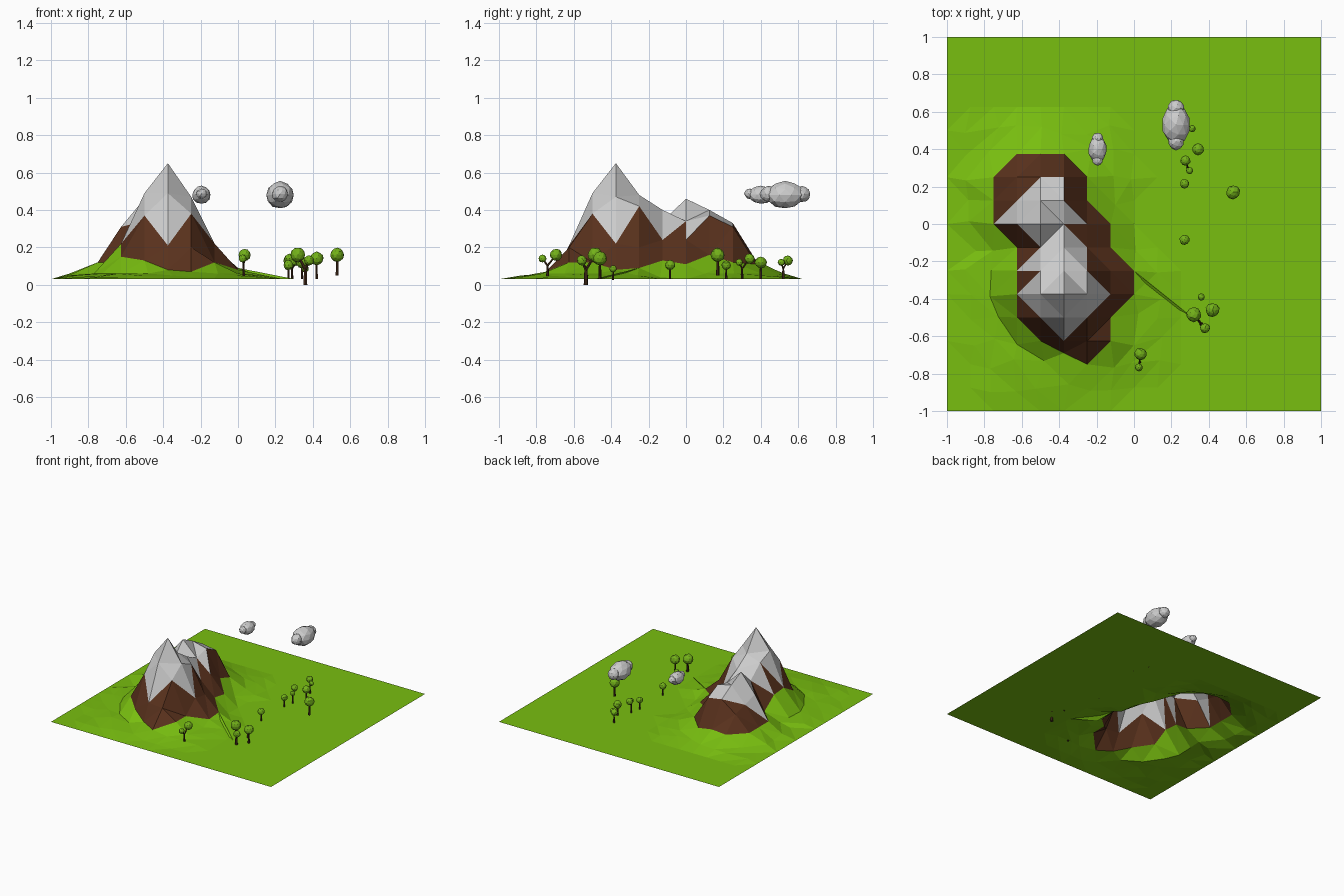
import bpy, bmesh, random
from mathutils import Vector

if "Cube" in bpy.data.objects:
    bpy.data.objects.remove(bpy.data.objects["Cube"])

random.seed(4)
STEP, BASE = 0.125, 0.03


def material(name, rgb):
    m = bpy.data.materials.new(name)
    m.diffuse_color = (*rgb, 1)
    m.use_nodes = True
    m.node_tree.nodes["Principled BSDF"].inputs["Base Color"].default_value = m.diffuse_color
    return m


grass = material("grass", (0.19, 0.52, 0.005))
rock = material("rock", (0.10, 0.031, 0.012))
snow = material("snow", (0.6, 0.6, 0.6))
leaf = material("leaf", (0.17, 0.44, 0.01))
bark = material("bark", (0.06, 0.025, 0.01))


def finish(bm, name, mats=()):
    me = bpy.data.meshes.new(name)
    bm.to_mesh(me)
    bm.free()
    for m in mats:
        me.materials.append(m)
    ob = bpy.data.objects.new(name, me)
    bpy.context.collection.objects.link(ob)
    return ob


# Terrain: mountain heights in hundredths, x from -0.875, rows from y = 0.5 down
RIDGE = """
4 5 6 6 6 5 4 3 3
4 6 12 13 11 6 5 3 3
6 12 24 33 31 12 6 4 3
5 12 27 40 37 16 6 3 3
6 12 31 46 34 24 11 3 3
4 6 12 34 40 24 13 4 3
5 6 21 44 48 42 20 9 5
5 6 22 49 65 47 22 8 5
4 6 15 37 49 38 12 6 5
4 5 6 13 21 20 12 6 4
3 4 6 6 8 7 6 5 4
3 4 4 5 5 4 4 3 3
"""
rows = [[int(v) / 100 for v in r.split()] for r in RIDGE.strip().splitlines()]

bm = bmesh.new()
grid = []
for j in range(17):
    line = []
    for i in range(17):
        x, y = -1 + i * STEP, -1 + j * STEP
        r, c = 12 - j, i - 1
        z = rows[r][c] if 0 <= r < 12 and 0 <= c < 9 else BASE
        if BASE < z < 0.065:                      # uneven foothills
            x += random.uniform(-0.03, 0.03)
            y += random.uniform(-0.03, 0.03)
        if (i, j) == (5, 2):
            y += 0.06
        line.append(bm.verts.new((x, y, z)))
    grid.append(line)

for j in range(16):
    for i in range(16):
        a, b = grid[j][i], grid[j][i + 1]
        d, c = grid[j + 1][i], grid[j + 1][i + 1]
        # split each cell along the flatter diagonal
        if abs(a.co.z - c.co.z) < abs(b.co.z - d.co.z):
            tris = ((a, b, c), (a, c, d))
        else:
            tris = ((a, b, d), (b, c, d))
        for t in tris:
            f = bm.faces.new(t)
            mid = f.calc_center_median()
            low = min(v.co.z for v in t)
            spur = mid.x < -0.6 and -0.06 < mid.y < 0.1 and mid.z > 0.2
            if mid.z > 0.295 or spur:
                f.material_index = 2
            elif low > 0.065 and mid.z > 0.1:
                f.material_index = 1
# small spur running out of the east slope
bm.faces.new([bm.verts.new(p) for p in
              ((0, -0.25, 0.09), (0.06, -0.36, 0.035), (0.3, -0.49, 0.031))])
finish(bm, "mountain_terrain", (grass, rock, snow))


def blob(name, centre, radii, mat=None):
    bm = bmesh.new()
    bmesh.ops.create_icosphere(bm, subdivisions=2, radius=1)
    for v in bm.verts:
        k = random.uniform(0.94, 1.05)
        v.co = Vector([centre[n] + v.co[n] * radii[n] * k for n in range(3)])
    return finish(bm, name, (mat,) if mat else ())


def limb(name, p, q, r1, r2):
    p, q = Vector(p), Vector(q)
    bm = bmesh.new()
    bmesh.ops.create_cone(bm, cap_ends=True, segments=6, radius1=r1,
                          radius2=r2, depth=(q - p).length)
    rot = (q - p).to_track_quat('Z', 'Y')
    for v in bm.verts:
        v.co = rot @ v.co + (p + q) / 2
    return finish(bm, name, (bark,))


# Trees: (root x, y, z, trunk radius), crowns (x, y, z, radius)
TREES = [
    ((0.342, 0.40, 0.03, 0.007), [(0.342, 0.40, 0.12, 0.032)]),
    ((0.53, 0.17, 0.05, 0.009), [(0.53, 0.17, 0.16, 0.037)]),
    ((0.27, 0.215, 0.03, 0.006), [(0.27, 0.215, 0.105, 0.025)]),
    ((0.27, -0.085, 0.03, 0.006), [(0.27, -0.085, 0.105, 0.027)]),
    ((0.36, -0.39, 0.025, 0.005), [(0.36, -0.39, 0.085, 0.019)]),
    ((0.42, -0.46, 0.03, 0.008), [(0.42, -0.46, 0.14, 0.037)]),
    ((0.03, -0.74, 0.04, 0.008), [(0.035, -0.695, 0.16, 0.033),
                                  (0.025, -0.767, 0.14, 0.021)]),
    ((0.36, -0.535, 0.0, 0.012), [(0.32, -0.485, 0.16, 0.04),
                                  (0.38, -0.557, 0.13, 0.027)]),
    ((0.288, 0.30, 0.03, 0.007), [(0.275, 0.34, 0.14, 0.027),
                                  (0.297, 0.285, 0.12, 0.019)]),
    ((0.29, 0.52, 0.03, 0.007), [(0.27, 0.545, 0.13, 0.027),
                                 (0.31, 0.51, 0.12, 0.019)]),
]
for n, ((x, y, z, r), crowns) in enumerate(TREES):
    if len(crowns) == 1:
        fork = crowns[0][:3]
    else:
        fork = (x, y, z + 0.62 * (crowns[1][2] - z))
    limb(f"tree_trunk_{n}", (x, y, z), fork, r, r * 0.7)
    for k, (cx, cy, cz, cr) in enumerate(crowns):
        if len(crowns) > 1:
            limb(f"tree_branch_{n}_{k}", fork, (cx, cy, cz), r * 0.7, r * 0.5)
        blob(f"tree_crown_{n}_{k}", (cx, cy, cz), (cr, cr, cr), leaf)

# Clouds: a large middle lobe with smaller lobes at the ends
CLOUDS = [
    ((0.225, 0.53, 0.48), (0.076, 0.105, 0.074)),
    ((-0.195, 0.40, 0.482), (0.05, 0.068, 0.049)),
]
for n, (c, r) in enumerate(CLOUDS):
    blob(f"cloud_middle_{n}", c, r)
    for side in (-1, 1):
        blob(f"cloud_end_{n}_{side}", (c[0], c[1] + side * r[1] * 0.85, c[2] + 0.005),
             (r[0] * 0.58, r[1] * 0.44, r[2] * 0.58))
